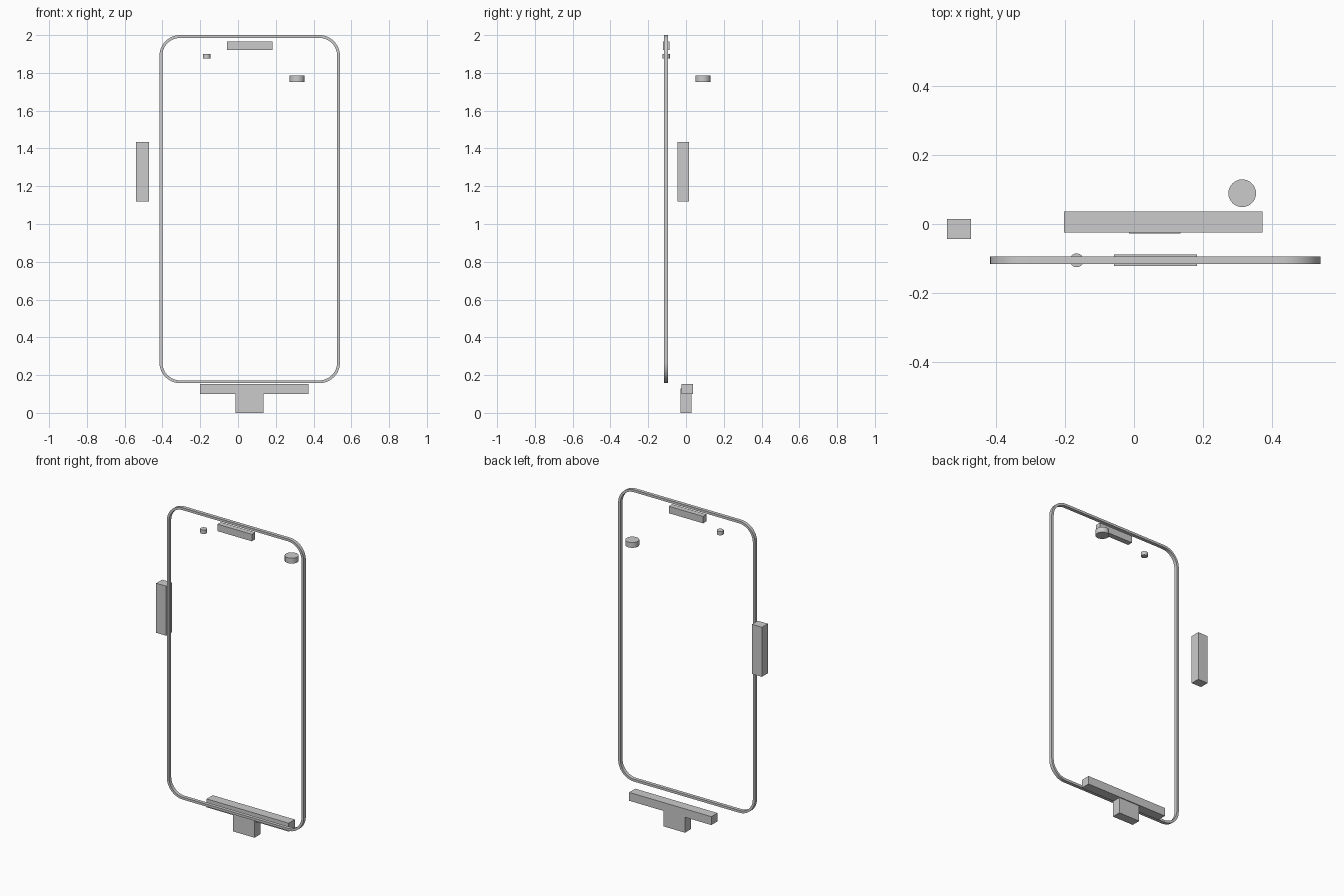
import bpy, bmesh, math

if "Cube" in bpy.data.objects:
    bpy.data.objects.remove(bpy.data.objects["Cube"])


def make_object(name, bm):
    bmesh.ops.recalc_face_normals(bm, faces=bm.faces)
    mesh = bpy.data.meshes.new(name)
    bm.to_mesh(mesh)
    bm.free()
    ob = bpy.data.objects.new(name, mesh)
    bpy.context.collection.objects.link(ob)
    return ob


def smooth(ob):
    bpy.ops.object.select_all(action='DESELECT')
    bpy.context.view_layer.objects.active = ob
    ob.select_set(True)
    bpy.ops.object.shade_smooth_by_angle(angle=math.radians(30))


def box(name, x, y, z):
    bm = bmesh.new()
    bmesh.ops.create_cube(bm, size=1)
    for v in bm.verts:
        v.co = [(r[0] + r[1]) / 2 + c * (r[1] - r[0]) for r, c in zip((x, y, z), v.co)]
    return make_object(name, bm)


def disc(name, x, y, z, radius):
    bm = bmesh.new()
    bmesh.ops.create_cone(bm, cap_ends=True, segments=32, radius1=radius,
                          radius2=radius, depth=z[1] - z[0])
    bmesh.ops.translate(bm, verts=bm.verts, vec=(x, y, sum(z) / 2))
    smooth(make_object(name, bm))


def rounded_rect(x0, x1, z0, z1, r, steps=12):
    corners = ((x1 - r, z1 - r), (x0 + r, z1 - r), (x0 + r, z0 + r), (x1 - r, z0 + r))
    pts = []
    for i, (cx, cz) in enumerate(corners):
        for k in range(steps + 1):
            a = math.pi / 2 * (i + k / steps)
            pts.append((cx + r * math.cos(a), cz + r * math.sin(a)))
    return pts


def ring(name, x, z, y, r, wall):
    outer = rounded_rect(*x, *z, r)
    inner = rounded_rect(x[0] + wall, x[1] - wall, z[0] + wall, z[1] - wall, r - wall)
    bm = bmesh.new()
    loops = [[bm.verts.new((px, py, pz)) for px, pz in pts]
             for pts, py in ((outer, y[0]), (outer, y[1]), (inner, y[1]), (inner, y[0]))]
    n = len(outer)
    for a, b in zip(loops, loops[1:] + loops[:1]):
        for i in range(n):
            j = (i + 1) % n
            bm.faces.new((a[i], a[j], b[j], b[i]))
    smooth(make_object(name, bm))


# thin rounded screen frame
ring("screen_frame", (-0.416, 0.54), (0.157, 2.0), (-0.116, -0.094), 0.11, 0.015)

# front details
box("earpiece", (-0.058, 0.182), (-0.122, -0.088), (1.921, 1.965))
disc("front_sensor", -0.166, -0.105, (1.877, 1.901), 0.02)

# rear camera and side button
disc("rear_camera", 0.313, 0.089, (1.753, 1.787), 0.04)
box("side_button", (-0.541, -0.471), (-0.044, 0.015), (1.12, 1.433))

# bottom connector: bar and plug stem
box("connector_bar", (-0.202, 0.372), (-0.025, 0.036), (0.101, 0.154))
box("connector_stem", (-0.014, 0.135), (-0.028, 0.03), (0.0, 0.13))
